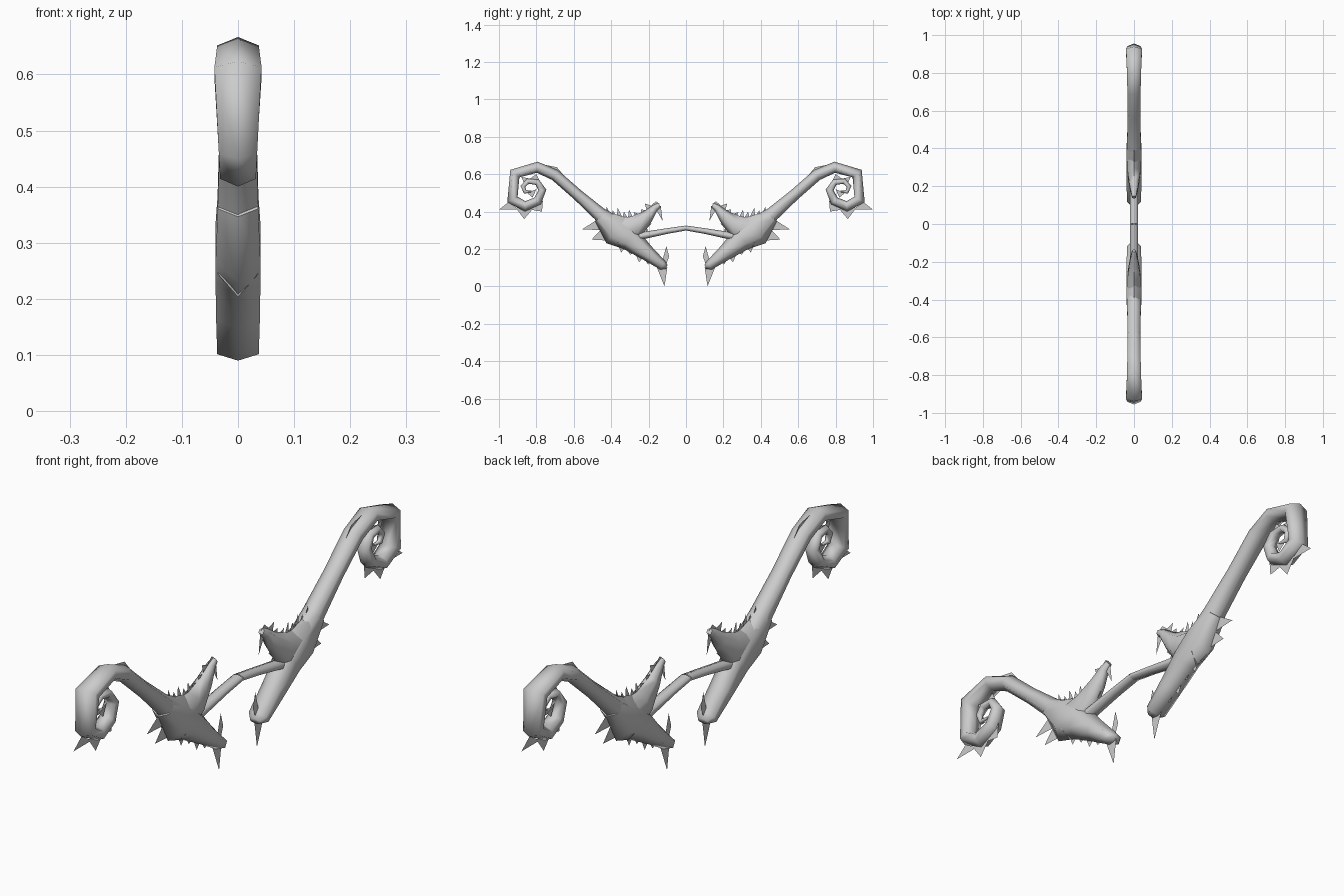
import bpy
import bmesh
import math
from mathutils import Vector

cube = bpy.data.objects.get("Cube")
if cube:
    bpy.data.objects.remove(cube, do_unlink=True)


def make_material(name, value):
    mat = bpy.data.materials.new(name)
    mat.use_nodes = True
    colour = (value, value, value, 1)
    mat.diffuse_color = colour
    mat.node_tree.nodes["Principled BSDF"].inputs["Base Color"].default_value = colour
    return mat


GREY = make_material("plain grey", 0.6)


def finish(name, bm, smooth_angle=None):
    """Turn a bmesh into an object mirrored front to back."""
    mesh = bpy.data.meshes.new(name)
    bm.to_mesh(mesh)
    bm.free()
    mesh.materials.append(GREY)
    obj = bpy.data.objects.new(name, mesh)
    bpy.context.collection.objects.link(obj)
    if smooth_angle:
        bpy.ops.object.select_all(action='DESELECT')
        obj.select_set(True)
        bpy.context.view_layer.objects.active = obj
        bpy.ops.object.shade_smooth_by_angle(angle=math.radians(smooth_angle))
    mirror = obj.modifiers.new("front_and_back", 'MIRROR')
    mirror.use_axis = (False, True, False)
    mirror.merge_threshold = 0.0005
    return obj


def tube(name, stations, cap_start=True, sides=6):
    """Sweep a six-sided section; each station is y, z, half depth, half width."""
    bm = bmesh.new()
    points = [Vector((0, s[0], s[1])) for s in stations]
    rings = []
    for i, (y, z, depth, width) in enumerate(stations):
        before = points[i] - points[max(i - 1, 0)]
        after = points[min(i + 1, len(points) - 1)] - points[i]
        tangent = (before.normalized() + after.normalized()).normalized()
        # keep the joint as thick as the straight runs
        miter = 1 / max(tangent.dot((after if after.length else before).normalized()), 0.75)
        normal = Vector((0, -tangent.z, tangent.y))
        ring = []
        for k in range(sides):
            a = math.tau * k / sides
            offset = normal * (math.cos(a) * depth * miter)
            offset.x = math.sin(a) / math.sin(math.tau / sides) * width
            ring.append(bm.verts.new(points[i] + offset))
        rings.append(ring)
    for a, b in zip(rings, rings[1:]):
        for k in range(sides):
            n = (k + 1) % sides
            bm.faces.new((a[k], a[n], b[n], b[k]))
    if cap_start:
        bm.faces.new(rings[0])
    bm.faces.new(rings[-1])
    bmesh.ops.recalc_face_normals(bm, faces=bm.faces)
    return finish(name, bm, 75)


def fins(name, shapes):
    """Paper-thin pointed blades on the centre plane, as y, z corners."""
    bm = bmesh.new()
    for shape in shapes:
        bm.faces.new([bm.verts.new((0, y, z)) for y, z in shape])
    return finish(name, bm)


def spike_row(start, end, lean, count):
    """Evenly spaced blades of alternating length along a line."""
    start, end, lean = Vector(start), Vector(end), Vector(lean)
    step = (end - start) / count
    row = []
    for i in range(count):
        base = start + step * i
        tip = base + step / 2 + lean * (1 if i % 2 == 0 else 0.65)
        row.append((base, base + step, tip))
    return row


# Neck rising out of the head and curling into a spiral
tube("curled_neck", [
    (.39, .315, .07, .038), (.46, .385, .038, .036), (.58, .49, .030, .033),
    (.70, .595, .030, .035), (.795, .637, .028, .037), (.915, .603, .026, .042),
    (.928, .465, .026, .034), (.86, .428, .025, .032), (.793, .457, .023, .028),
    (.768, .515, .019, .024), (.795, .557, .015, .019), (.845, .562, .013, .015),
    (.872, .535, .011, .012), (.86, .505, .009, .009), (.825, .508, .004, .004),
])

# Head: lower jaw flowing from the neck, upper jaw branching off
tube("lower_jaw", [
    (.46, .375, .038, .036), (.375, .30, .085, .04), (.30, .255, .065, .04),
    (.21, .18, .042, .039), (.125, .113, .026, .037), (.103, .105, .012, .02),
])
tube("upper_jaw", [
    (.38, .285, .085, .036), (.27, .318, .06, .034), (.205, .375, .034, .024),
    (.165, .42, .018, .015), (.142, .435, .013, .01),
])

# Thin bar joining the two heads
tube("joining_bar", [(0, .312, .013, .02), (.10, .296, .015, .02), (.25, .268, .02, .022)],
     cap_start=False)

# Blades around the spiral
fins("spiral_fins", [
    [(.95, .45), (1.0, .41), (.89, .41)],
    [(.91, .42), (.865, .36), (.81, .425)],
    [(.83, .41), (.77, .40), (.765, .46)],
    [(.775, .55), (.80, .60), (.835, .575)],
    [(.83, .575), (.88, .585), (.865, .55)],
    [(.80, .52), (.82, .475), (.85, .50)],
    [(.78, .655), (.69, .637), (.655, .595), (.72, .61)],
])

# Blades on the neck and the back of the head
fins("neck_fins", [
    [(.44, .30), (.555, .305), (.47, .36)],
    [(.42, .245), (.505, .25), (.45, .31)],
    [(.45, .40), (.51, .46), (.52, .455), (.50, .43)],
] + spike_row((.43, .38), (.28, .36), (.01, .05), 5)
  + spike_row((.27, .36), (.18, .43), (.025, .025), 3))

# Blades under the jaw and at the mouth tips
fins("jaw_fins", [
    [(.13, .125), (.105, .215), (.09, .16), (.105, .12)],
    [(.155, .10), (.115, 0), (.10, .10)],
    [(.165, .42), (.125, .35), (.135, .43)],
    [(.19, .43), (.16, .455), (.14, .44)],
] + spike_row((.37, .235), (.18, .13), (.0, -.04), 4)
  + spike_row((.20, .34), (.22, .28), (-.02, .01), 2))
